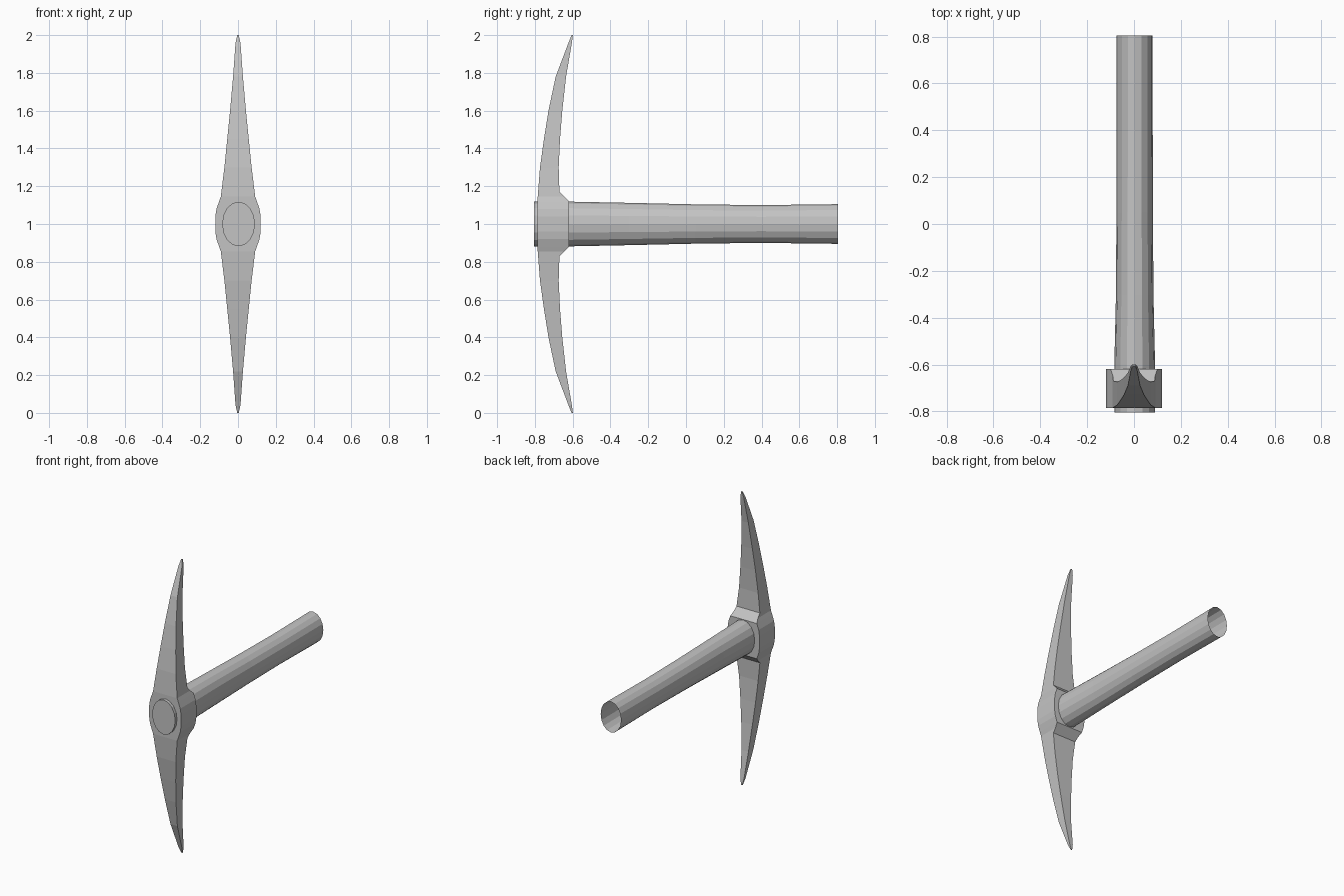
import bpy, bmesh, math

cube = bpy.data.objects.get("Cube")
if cube:
    bpy.data.objects.remove(cube, do_unlink=True)

grey = bpy.data.materials.new("plain_grey")
grey.use_nodes = True
colour = (0.55, 0.55, 0.55, 1)
grey.diffuse_color = colour
grey.node_tree.nodes["Principled BSDF"].inputs["Base Color"].default_value = colour


def loft(name, rings, cap_start, cap_end):
    """Skin a list of closed rings and optionally cap the ends."""
    bm = bmesh.new()
    loops = [[bm.verts.new(p) for p in ring] for ring in rings]
    for a, b in zip(loops, loops[1:]):
        n = len(a)
        for i in range(n):
            j = (i + 1) % n
            bm.faces.new((a[i], b[i], b[j], a[j]))
    if cap_start:
        bm.faces.new(loops[0])
    if cap_end:
        bm.faces.new(loops[-1])
    bmesh.ops.recalc_face_normals(bm, faces=bm.faces)
    mesh = bpy.data.meshes.new(name)
    bm.to_mesh(mesh)
    bm.free()
    mesh.materials.append(grey)
    obj = bpy.data.objects.new(name, mesh)
    bpy.context.collection.objects.link(obj)
    return obj


# Pick head: distance from centre, half width, front y, back y
half = [
    (0.04, 0.120, -0.785, -0.62),
    (0.08, 0.114, -0.785, -0.62),
    (0.12, 0.100, -0.785, -0.62),
    (0.145, 0.091, -0.785, -0.645),
    (0.17, 0.088, -0.783, -0.67),
    (0.30, 0.072, -0.773, -0.674),
    (0.45, 0.057, -0.752, -0.667),
    (0.60, 0.042, -0.728, -0.655),
    (0.78, 0.026, -0.690, -0.635),
    (0.96, 0.013, -0.622, -0.604),
    (1.00, 0.004, -0.606, -0.599),
]
sections = [(1 - h, w, f, b) for h, w, f, b in reversed(half)]
sections += [(1 + h, w, f, b) for h, w, f, b in half]
loft("pick_head",
     [[(-w, f, z), (w, f, z), (w, b, z), (-w, b, z)] for z, w, f, b in sections],
     True, True)

# Handle: oval tube, closed at the front and open at the back
SIDES = 16
profile = [
    (-0.805, 0.087, 0.118),
    (-0.60, 0.087, 0.118),
    (-0.30, 0.080, 0.112),
    (0.05, 0.078, 0.104),
    (0.40, 0.077, 0.100),
    (0.805, 0.077, 0.105),
]
angles = [2 * math.pi * i / SIDES for i in range(SIDES)]
loft("handle",
     [[(0.003 + rx * math.cos(t), y, 1 + rz * math.sin(t)) for t in angles]
      for y, rx, rz in profile],
     True, False)
